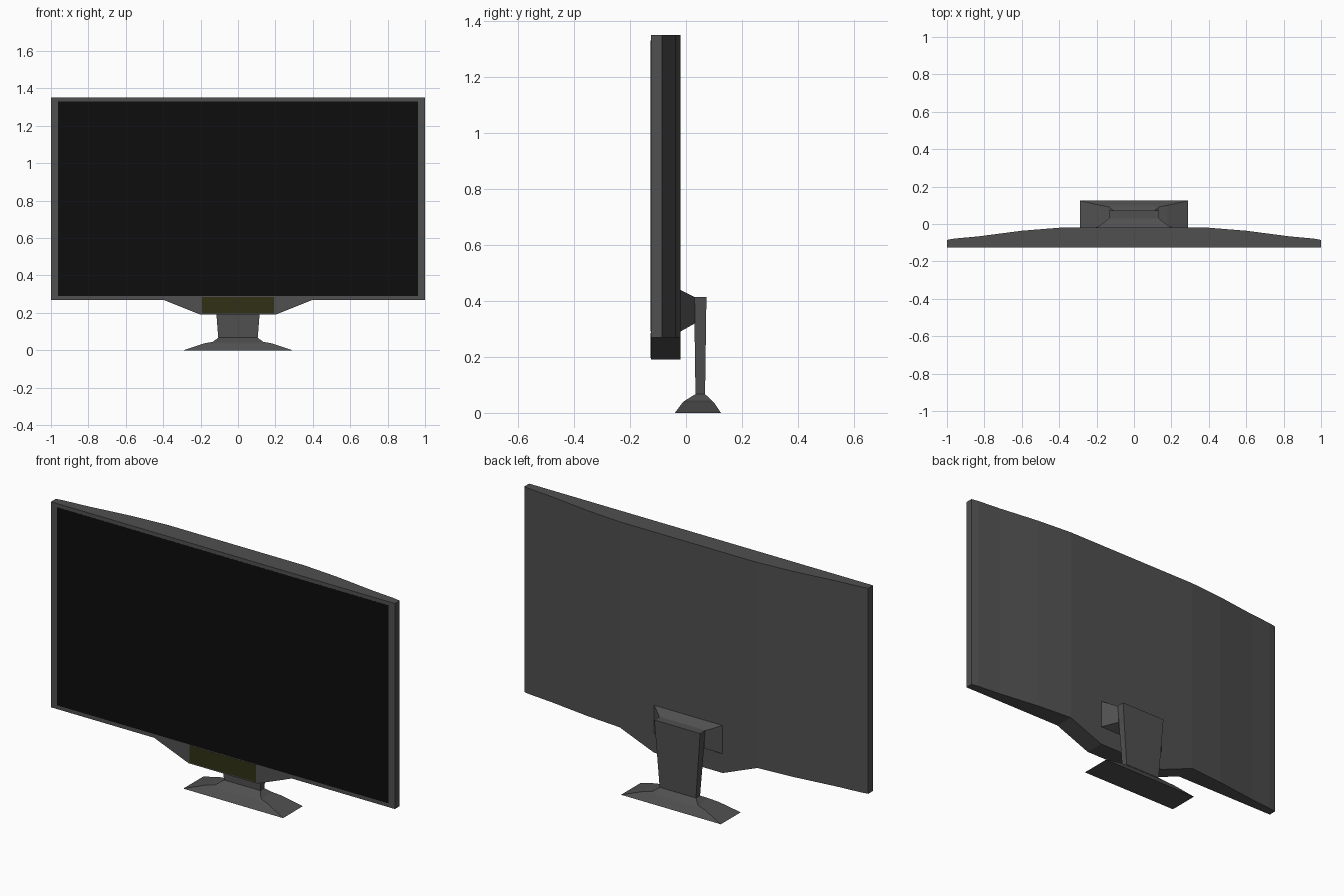
import bpy, bmesh

if "Cube" in bpy.data.objects:
    bpy.data.objects.remove(bpy.data.objects["Cube"])


def material(name, rgb):
    m = bpy.data.materials.new(name)
    m.diffuse_color = (*rgb, 1)
    m.use_nodes = True
    m.node_tree.nodes["Principled BSDF"].inputs["Base Color"].default_value = m.diffuse_color
    return m


casing = material("dark_grey", (0.08, 0.08, 0.08))
black = material("screen_black", (0.004, 0.004, 0.004))
olive = material("dark_olive", (0.03, 0.03, 0.008))


def loft(name, rings, mat):
    """Skin a series of four-point rings and cap both ends."""
    bm = bmesh.new()
    rows = [[bm.verts.new(p) for p in ring] for ring in rings]
    for a, b in zip(rows, rows[1:]):
        for i in range(4):
            j = (i + 1) % 4
            bm.faces.new((a[i], a[j], b[j], b[i]))
    bm.faces.new(rows[0])
    bm.faces.new(rows[-1])
    bmesh.ops.recalc_face_normals(bm, faces=bm.faces)
    me = bpy.data.meshes.new(name)
    bm.to_mesh(me)
    bm.free()
    me.materials.append(mat)
    ob = bpy.data.objects.new(name, me)
    bpy.context.collection.objects.link(ob)
    return ob


def ring_xy(hx, y0, y1, z):
    return [(-hx, y0, z), (hx, y0, z), (hx, y1, z), (-hx, y1, z)]


def ring_xz(hx, y, z0, z1):
    return [(-hx, y, z0), (hx, y, z0), (hx, y, z1), (-hx, y, z1)]


# Casing: cross-sections along x as (x, back y, bottom z), mirrored
FRONT, TOP = -0.125, 1.35
half = [(0.2, -0.02, 0.19), (0.4, -0.02, 0.27), (0.6, -0.036, 0.27),
        (0.83, -0.066, 0.27), (0.96, -0.078, 0.27), (1.0, -0.085, 0.27)]
sections = [(-x, y, z) for x, y, z in reversed(half)] + half
loft("casing", [[(x, FRONT, z), (x, y, z), (x, y, TOP), (x, FRONT, TOP)]
                for x, y, z in sections], casing)

# Screen and lower panel, thin plates on the front
loft("screen", [ring_xz(0.963, FRONT + 0.01, 0.29, 1.33),
                ring_xz(0.963, FRONT - 0.001, 0.29, 1.33)], black)
loft("lower_panel", [ring_xz(0.193, FRONT + 0.01, 0.196, 0.286),
                     ring_xz(0.193, FRONT - 0.001, 0.196, 0.286)], olive)

# Tapered mount between casing and neck
loft("rear_mount", [ring_xz(0.20, -0.021, 0.29, 0.44),
                    ring_xz(0.13, 0.032, 0.32, 0.413)], casing)

# Neck, narrowing downwards
loft("neck", [ring_xy(0.105, 0.034, 0.068, 0.06),
              ring_xy(0.133, 0.029, 0.073, 0.415)], casing)

# Flared foot
loft("foot", [ring_xy(0.29, -0.04, 0.125, 0.0),
              ring_xy(0.18, -0.012, 0.1, 0.037),
              ring_xy(0.135, -0.002, 0.092, 0.045),
              ring_xy(0.105, 0.034, 0.068, 0.067)], casing)
